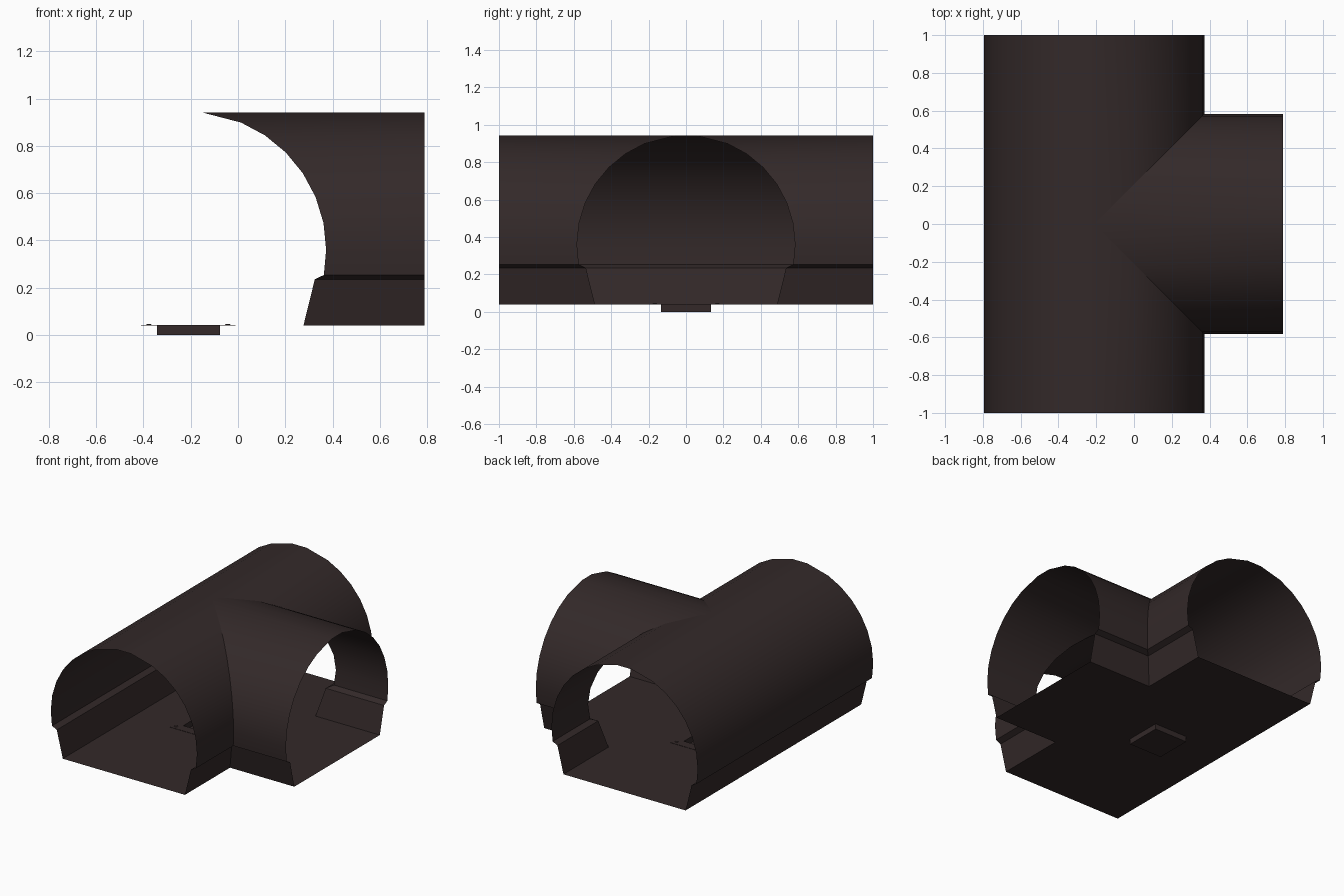
import bpy, bmesh, math
from mathutils import Vector

if "Cube" in bpy.data.objects:
    bpy.data.objects.remove(bpy.data.objects["Cube"])

CX = -0.21      # axis of the main tunnel
XE = 0.79       # open end of the side branch
R, CZ = 0.583, 0.36
FLOOR = 0.04
HALF = 0.487    # half width of the floor
PIT = 0.133

mat = bpy.data.materials.new("dark brown")
mat.diffuse_color = (0.033, 0.022, 0.022, 1)
mat.use_nodes = True
mat.node_tree.nodes["Principled BSDF"].inputs["Base Color"].default_value = mat.diffuse_color

# half cross-sections as (distance from axis, height)
vault = [(0, 0.942), (0.057, 0.942)]
vault += [(R * math.cos(math.radians(a)), CZ + R * math.sin(math.radians(a)))
          for a in (67.5, 56.25, 45, 33.75, 22.5, 11.25, 0, -10.5)]
skirt = [vault[-1], (0.535, 0.235), (HALF, FLOOR)]


def finish(name, bm, outward=None, angle=None):
    """Turn faces along the outward rule, then make the object."""
    bmesh.ops.remove_doubles(bm, verts=bm.verts, dist=1e-5)
    bm.normal_update()
    if outward:
        for f in bm.faces:
            if f.normal.dot(outward(f.calc_center_median())) < 0:
                f.normal_flip()
    me = bpy.data.meshes.new(name)
    bm.to_mesh(me)
    bm.free()
    me.materials.append(mat)
    ob = bpy.data.objects.new(name, me)
    bpy.context.collection.objects.link(ob)
    if angle:
        bpy.ops.object.select_all(action='DESELECT')
        ob.select_set(True)
        bpy.context.view_layer.objects.active = ob
        bpy.ops.object.shade_smooth_by_angle(angle=math.radians(angle))
    return ob


def strip(bm, profile, start, end):
    """Skin between two placements of a profile."""
    a = [bm.verts.new(start(p, z)) for p, z in profile]
    b = [bm.verts.new(end(p, z)) for p, z in profile]
    for i in range(len(profile) - 1):
        vs = [a[i], a[i + 1], b[i + 1], b[i]]
        if (a[i].co - b[i].co).length < 1e-6:
            vs = vs[:3]
        bm.faces.new(vs)


# tunnel walls: same profile on both arms, mitred where they meet
for part, prof, ang in (("vault", vault, 30), ("skirt", skirt, 20)):
    bm = bmesh.new()
    strip(bm, prof, lambda p, z: (CX - p, -1, z), lambda p, z: (CX - p, 1, z))
    for s in (-1, 1):
        strip(bm, prof, lambda p, z: (CX + p, s, z), lambda p, z: (CX + p, s * p, z))
    finish("main_" + part, bm, lambda c: Vector((c.x - CX, 0, c.z - CZ)), ang)

    bm = bmesh.new()
    for s in (-1, 1):
        strip(bm, prof, lambda p, z: (CX + p, s * p, z), lambda p, z: (XE, s * p, z))
    finish("branch_" + part, bm, lambda c: Vector((0, c.y, c.z - CZ)), ang)


def cells(bm, xs, ys, z, keep):
    """Flat grid of quads, keeping the cells that pass the rule."""
    for x0, x1 in zip(xs, xs[1:]):
        for y0, y1 in zip(ys, ys[1:]):
            if keep((x0 + x1) / 2, (y0 + y1) / 2):
                bm.faces.new([bm.verts.new(c) for c in
                              ((x0, y0, z), (x1, y0, z), (x1, y1, z), (x0, y1, z))])


def in_pit(x, y):
    return abs(x - CX) < PIT and abs(y) < PIT


# T-shaped floor with a square hole
bm = bmesh.new()
cells(bm, [CX - HALF, CX - PIT, CX + PIT, CX + HALF, XE],
      [-1, -HALF, -PIT, PIT, HALF, 1], FLOOR,
      lambda x, y: not in_pit(x, y) and (x < CX + HALF or abs(y) < HALF))
finish("floor", bm)

# drain pit, open at the top
bm = bmesh.new()
bmesh.ops.create_cube(bm, size=1)
for v in bm.verts:
    v.co = (CX + v.co.x * 2 * PIT, v.co.y * 2 * PIT, (v.co.z + 0.5) * FLOOR)
bm.normal_update()
bmesh.ops.delete(bm, geom=[f for f in bm.faces if f.normal.z > 0.5], context='FACES')
finish("drain_pit", bm)

# thin frame around the pit
bm = bmesh.new()
cells(bm, [CX - 0.2, CX - PIT, CX + PIT, CX + 0.2],
      [-0.2, -PIT, PIT, 0.2], FLOOR + 0.002, lambda x, y: not in_pit(x, y))
bmesh.ops.remove_doubles(bm, verts=bm.verts, dist=1e-5)
rim = [e for e in bm.edges if e.is_boundary]
ext = bmesh.ops.extrude_edge_only(bm, edges=rim)
for v in ext['geom']:
    if isinstance(v, bmesh.types.BMVert):
        v.co.z = FLOOR
bmesh.ops.recalc_face_normals(bm, faces=bm.faces)
finish("drain_frame", bm)

# bolts at the frame corners
bm = bmesh.new()
for sx in (-1, 1):
    for sy in (-1, 1):
        g = bmesh.ops.create_cone(bm, cap_ends=True, segments=8, radius1=0.014,
                                  radius2=0.008, depth=0.005)
        bmesh.ops.translate(bm, verts=g['verts'],
                            vec=(CX + sx * 0.167, sy * 0.167, FLOOR + 0.0035))
finish("frame_bolts", bm)
